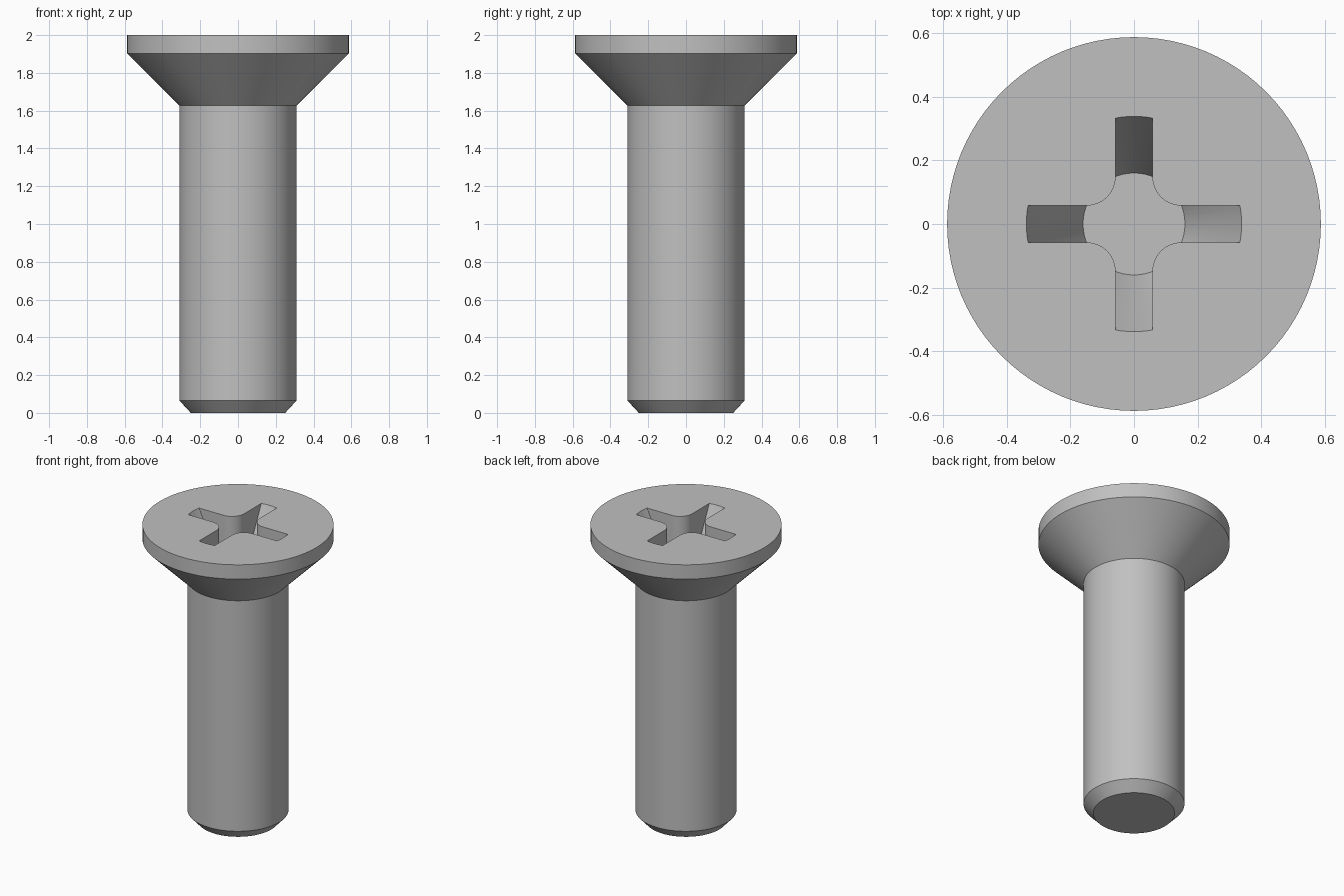
import bpy
import bmesh
from math import cos, sin, pi, radians

cube = bpy.data.objects.get("Cube")
if cube:
    bpy.data.objects.remove(cube, do_unlink=True)

SEGMENTS = 96

steel = bpy.data.materials.new("grey_steel")
steel.use_nodes = True
steel.diffuse_color = (0.53, 0.53, 0.53, 1)
steel.node_tree.nodes["Principled BSDF"].inputs["Base Color"].default_value = steel.diffuse_color


def add_object(name, bm):
    bmesh.ops.recalc_face_normals(bm, faces=bm.faces)
    mesh = bpy.data.meshes.new(name)
    bm.to_mesh(mesh)
    bm.free()
    mesh.materials.append(steel)
    obj = bpy.data.objects.new(name, mesh)
    bpy.context.collection.objects.link(obj)
    return obj


def lathe(name, profile):
    """Closed solid of revolution from (radius, height) pairs, bottom to top."""
    bm = bmesh.new()
    rings = [[bm.verts.new((r * cos(2 * pi * i / SEGMENTS), r * sin(2 * pi * i / SEGMENTS), z))
              for i in range(SEGMENTS)] for r, z in profile]
    for low, high in zip(rings, rings[1:]):
        for i in range(SEGMENTS):
            j = (i + 1) % SEGMENTS
            bm.faces.new((low[i], low[j], high[j], high[i]))
    bm.faces.new(rings[0])
    bm.faces.new(rings[-1])
    return add_object(name, bm)


def cross_prism(name, half_width, reach, fillet, bottom, top):
    """Upright prism with a plus-shaped outline and rounded inner corners."""
    outline = []
    c = half_width + fillet
    for q in range(4):
        corner = [(reach, half_width)]
        for k in range(13):
            a = -pi / 2 - k * pi / 24
            corner.append((c + fillet * cos(a), c + fillet * sin(a)))
        corner.append((half_width, reach))
        ca, sa = round(cos(q * pi / 2)), round(sin(q * pi / 2))
        outline += [(x * ca - y * sa, x * sa + y * ca) for x, y in corner]
    bm = bmesh.new()
    face = bm.faces.new([bm.verts.new((x, y, bottom)) for x, y in outline])
    extruded = bmesh.ops.extrude_face_region(bm, geom=[face])["geom"]
    verts = [v for v in extruded if isinstance(v, bmesh.types.BMVert)]
    bmesh.ops.translate(bm, verts=verts, vec=(0, 0, top - bottom))
    return add_object(name, bm)


def apply_boolean(obj, tool, operation):
    mod = obj.modifiers.new("cut", 'BOOLEAN')
    mod.object = tool
    mod.operation = operation
    mod.solver = 'EXACT'
    bpy.ops.object.select_all(action='DESELECT')
    bpy.context.view_layer.objects.active = obj
    obj.select_set(True)
    bpy.ops.object.modifier_apply(modifier=mod.name)
    bpy.data.objects.remove(tool, do_unlink=True)


# Screw body: chamfered tip, plain shank, countersunk head
screw = lathe("countersunk_screw", [
    (0.25, 0), (0.31, 0.065), (0.31, 1.627), (0.587, 1.903), (0.587, 2)])

# Drive recess: cross outline limited by a tapering cone
FLOOR, TOP, OVER = 1.625, 2.0, 0.1
floor_radius, rim_radius = 0.16, 0.338
slope = (rim_radius - floor_radius) / (TOP - FLOOR)
recess = lathe("recess_cutter", [
    (floor_radius, FLOOR), (rim_radius + slope * OVER, TOP + OVER)])
cross = cross_prism("cross_cutter", 0.058, 0.5, 0.09, FLOOR - OVER, TOP + 2 * OVER)
apply_boolean(recess, cross, 'INTERSECT')
apply_boolean(screw, recess, 'DIFFERENCE')

# Smooth round surfaces, crisp edges
bpy.ops.object.shade_smooth_by_angle(angle=radians(30))
